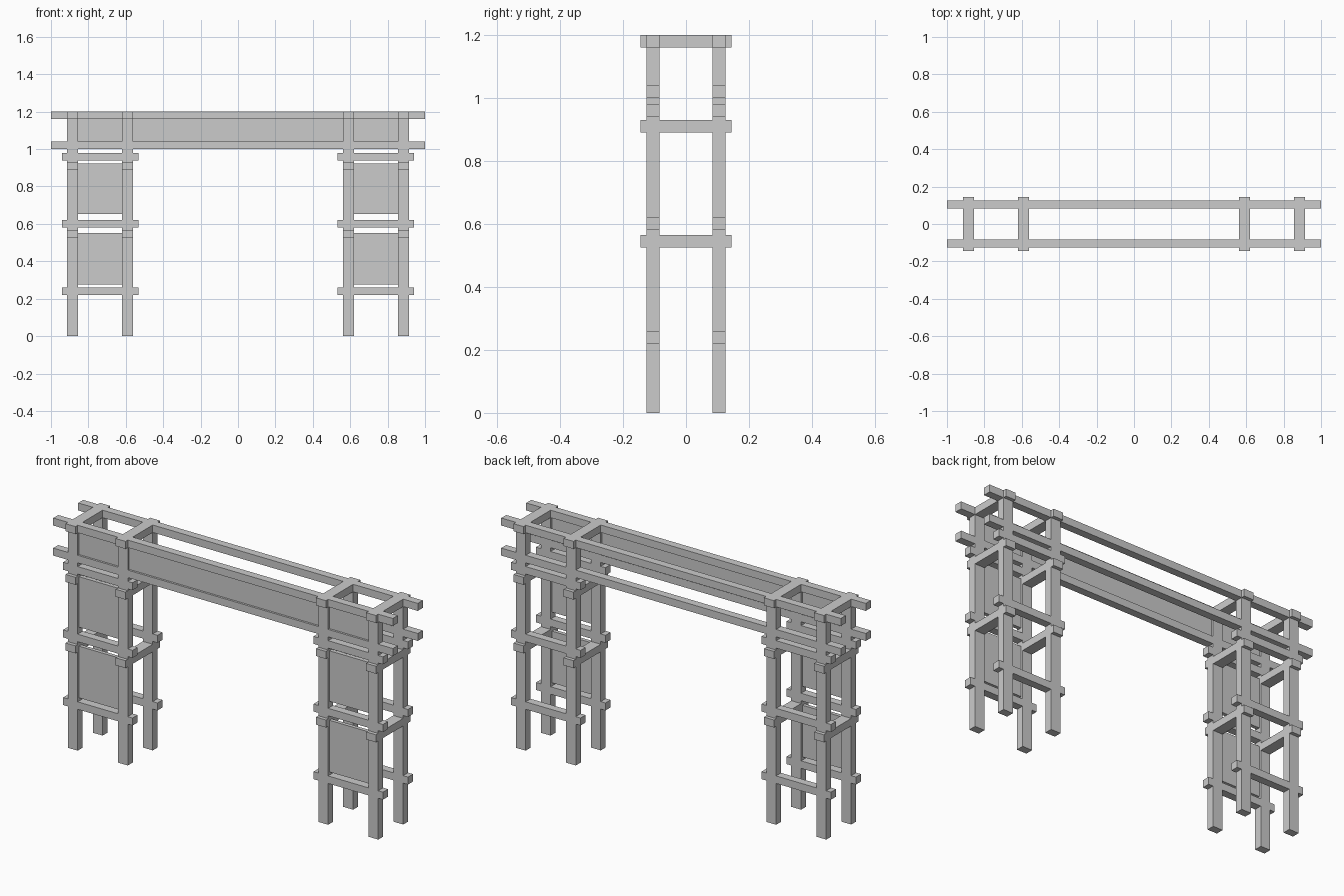
import bpy
import bmesh
from mathutils import Matrix, Vector

if "Cube" in bpy.data.objects:
    bpy.data.objects.remove(bpy.data.objects["Cube"])


def box(name, x0, x1, y0, y1, z0, z1):
    bm = bmesh.new()
    size = Vector((x1 - x0, y1 - y0, z1 - z0))
    center = Vector((x0 + x1, y0 + y1, z0 + z1)) / 2
    bmesh.ops.create_cube(bm, size=1, matrix=Matrix.Translation(center) @ Matrix.Diagonal((*size, 1)))
    mesh = bpy.data.meshes.new(name)
    bm.to_mesh(mesh)
    bm.free()
    obj = bpy.data.objects.new(name, mesh)
    bpy.context.collection.objects.link(obj)
    return obj


OUTER, INNER = 0.885, 0.59      # post columns along x
HALF_X, HALF_Y = 0.029, 0.021   # half section of the posts
ROW = 0.105                     # front and back frames along y
PANEL = 0.01                    # half thickness of the panels

# Posts and the cross beams that tie front and back together
for x in (-OUTER, -INNER, INNER, OUTER):
    for y in (-ROW, ROW):
        box("post", x - HALF_X, x + HALF_X, y - HALF_Y, y + HALF_Y, 0, 1.2)
    for z in (0.525, 0.89, 1.16):
        box("cross_beam", x - HALF_X, x + HALF_X, -0.145, 0.145, z, z + 0.04)

for y in (-ROW, ROW):
    # Full-length bridge rails
    for z in (1.0, 1.16):
        box("bridge_rail", -1, 1, y - HALF_Y, y + HALF_Y, z, z + 0.04)
    # Short tower rails
    for side in (-1, 1):
        a, b = sorted((side * 0.533, side * 0.942))
        for z in (0.22, 0.58, 0.94):
            box("tower_rail", a, b, y - HALF_Y, y + HALF_Y, z, z + 0.04)

# Front infill panels
box("bridge_panel", -OUTER, OUTER, -ROW - PANEL, -ROW + PANEL, 1.0, 1.19)
for side in (-1, 1):
    a, b = sorted((side * INNER, side * OUTER))
    for z0, z1 in ((0.277, 0.552), (0.653, 0.922)):
        box("tower_panel", a, b, -ROW - PANEL, -ROW + PANEL, z0, z1)
